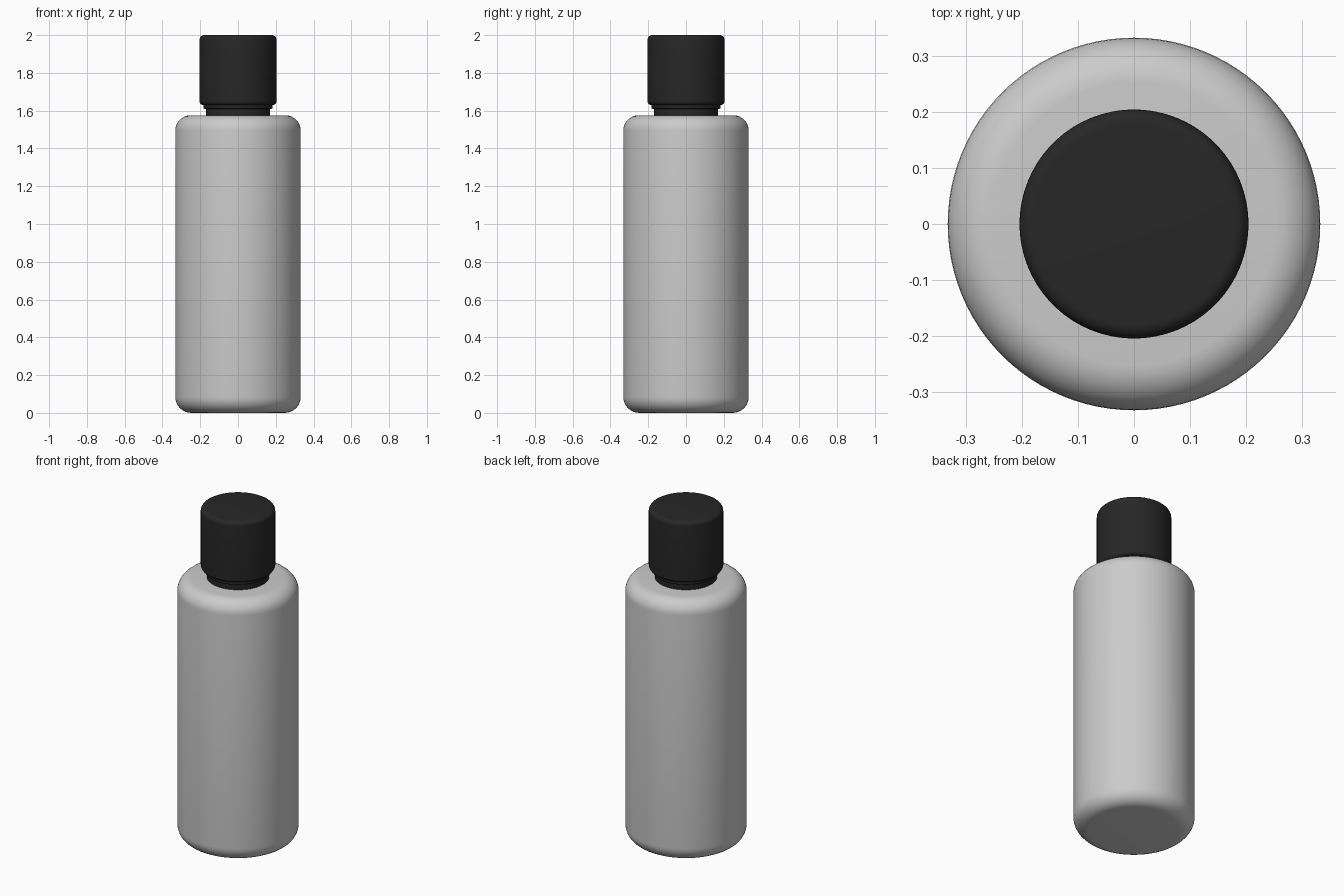
import bpy, bmesh, math

if "Cube" in bpy.data.objects:
    bpy.data.objects.remove(bpy.data.objects["Cube"])

SEGMENTS = 96


def arc(cx, cz, r, a0, a1, steps=8):
    """Points of a rounded profile corner, angles in degrees."""
    return [(cx + r * math.cos(math.radians(a0 + (a1 - a0) * i / steps)),
             cz + r * math.sin(math.radians(a0 + (a1 - a0) * i / steps)))
            for i in range(steps + 1)]


def rounded_profile(radius, z0, z1, r0, r1):
    """Half outline of a cylinder with rounded bottom and top rims."""
    return ([(0, z0)] + arc(radius - r0, z0 + r0, r0, -90, 0)
            + arc(radius - r1, z1 - r1, r1, 0, 90) + [(0, z1)])


def lathe(name, profile, material=None):
    bm = bmesh.new()
    verts = [bm.verts.new((r, 0, z)) for r, z in profile]
    edges = [bm.edges.new(pair) for pair in zip(verts, verts[1:])]
    bmesh.ops.spin(bm, geom=verts + edges, cent=(0, 0, 0), axis=(0, 0, 1),
                   angle=math.tau, steps=SEGMENTS)
    bmesh.ops.remove_doubles(bm, verts=bm.verts, dist=1e-5)
    bmesh.ops.recalc_face_normals(bm, faces=bm.faces)
    mesh = bpy.data.meshes.new(name)
    bm.to_mesh(mesh)
    bm.free()
    obj = bpy.data.objects.new(name, mesh)
    bpy.context.collection.objects.link(obj)
    if material:
        mesh.materials.append(material)
    bpy.ops.object.select_all(action='DESELECT')
    obj.select_set(True)
    bpy.context.view_layer.objects.active = obj
    bpy.ops.object.shade_smooth_by_angle(angle=math.radians(35))
    return obj


black = bpy.data.materials.new("black_plastic")
black.diffuse_color = (0.02, 0.02, 0.02, 1)
black.use_nodes = True
black.node_tree.nodes["Principled BSDF"].inputs["Base Color"].default_value = black.diffuse_color

# Bottle body with soft shoulder and base
lathe("bottle_body", rounded_profile(0.332, 0.0, 1.575, 0.085, 0.08))

# Neck collar and the stepped ring under the cap
lathe("neck_collar", rounded_profile(0.17, 1.56, 1.64, 0.008, 0.008), black)
lathe("neck_ring", rounded_profile(0.183, 1.61, 1.65, 0.006, 0.006), black)

# Screw cap
lathe("cap", rounded_profile(0.204, 1.63, 2.0, 0.02, 0.025), black)
